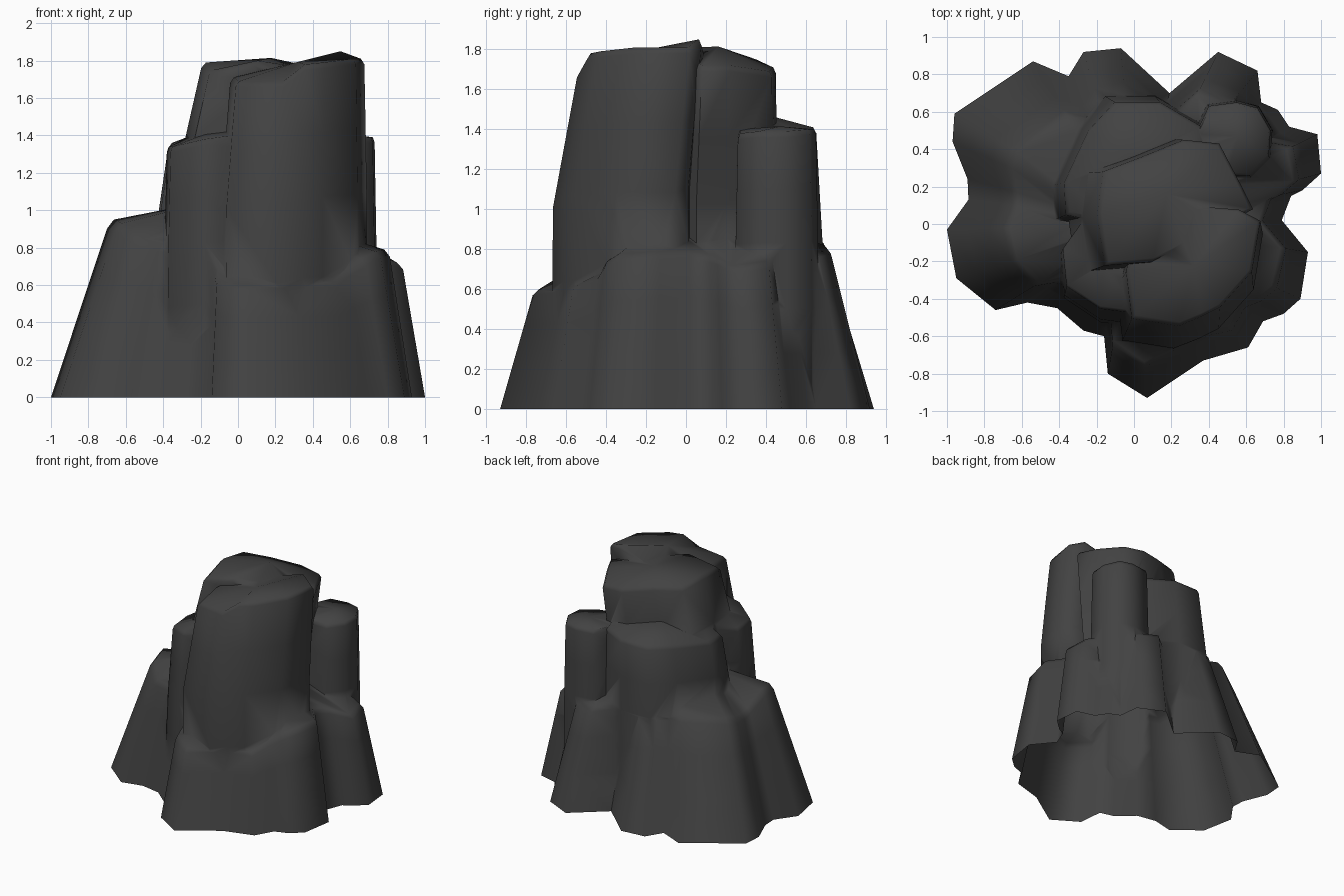
import bpy
import bmesh
import math
from mathutils import Vector

default_cube = bpy.data.objects.get("Cube")
if default_cube:
    bpy.data.objects.remove(default_cube, do_unlink=True)

# Single dark stone colour
stone = bpy.data.materials.new("dark_stone")
stone.use_nodes = True
colour = (0.055, 0.055, 0.055, 1)
stone.diffuse_color = colour
stone.node_tree.nodes["Principled BSDF"].inputs["Base Color"].default_value = colour


def loft(name, rings, peak):
    """Closed solid: stacked rings, flat bottom, fan of faces up to the peak."""
    bm = bmesh.new()
    loops = [[bm.verts.new(point) for point in ring] for ring in rings]
    count = len(loops[0])
    tip = bm.verts.new(peak)
    bm.faces.new(list(reversed(loops[0])))
    for i in range(count):
        j = (i + 1) % count
        for low, high in zip(loops, loops[1:]):
            bm.faces.new((low[i], low[j], high[j], high[i]))
        bm.faces.new((loops[-1][i], loops[-1][j], tip))
    bmesh.ops.triangulate(bm, faces=[f for f in bm.faces if len(f.verts) == 4])
    bmesh.ops.recalc_face_normals(bm, faces=bm.faces)
    mesh = bpy.data.meshes.new(name)
    bm.to_mesh(mesh)
    bm.free()
    mesh.materials.append(stone)
    obj = bpy.data.objects.new(name, mesh)
    bpy.context.collection.objects.link(obj)
    return obj


def skirt(name, outline, peak):
    """Lobed foot: each outline point is x, y and its shoulder height."""
    rings = []
    for fraction, inset in ((0, 1), (.35, 1), (.7, 1), (.95, 1), (1, .97)):
        ring = []
        for x, y, height in outline:
            z = height * fraction
            scale = (1 - z * (.24 - .09 * x + .08 * abs(y))) * inset
            ring.append((x * scale, y * scale, z))
        rings.append(ring)
    return loft(name, rings, peak)


def column(name, crown, spread, lean=(0, 0), rise=.02):
    """Pillar widening downwards from a crown of x, y, z points."""
    points = [Vector(p) for p in crown]
    middle = sum(points, Vector()) / len(points)
    tilt = Vector((*lean, 0))
    rings = []
    for fraction in (0, .35, .6, .8, 1):
        ring = []
        for p in points:
            z = .04 + (p.z - .07) * fraction
            drop = min(p.z - z, .7)
            spot = middle + (p - middle) * (1 + spread * drop) + tilt * drop
            ring.append((spot.x, spot.y, z))
        rings.append(ring)
    rings.append([(*(middle.xy + (p.xy - middle.xy) * .95), p.z) for p in points])
    return loft(name, rings, middle + Vector((0, 0, rise)))


# Broad lobed foot
rock = skirt("rock_tower", [
    (.07, -.93, .6), (.37, -.73, .62), (.61, -.66, .62), (.69, -.52, .68),
    (.8, -.48, .74), (.89, -.4, .78), (.93, -.15, .79), (.79, .02, .8),
    (.84, .15, .77), (.9, .18, .76), (1, .27, .72), (.98, .48, .74),
    (.83, .52, .8), (.77, .61, .8), (.68, .65, .8), (.66, .82, .8),
    (.45, .92, .82), (.19, .7, .85), (-.07, .94, .87), (-.27, .92, .88),
    (-.35, .79, .88), (-.54, .87, .89), (-.96, .59, .87), (-.97, .44, .85),
    (-.89, .24, .82), (-.885, .13, .84), (-1, -.03, .95), (-.95, -.29, .93),
    (-.74, -.46, .85), (-.57, -.42, .82), (-.41, -.45, .82), (-.27, -.57, .8),
    (-.16, -.6, .7), (-.14, -.8, .62)], (-.1, 0, 1.06))

# Pillars standing on the foot
pillars = [
    column("front_pillar", [
        (-.01, -.5, 1.69), (.24, -.54, 1.69), (.36, -.49, 1.78),
        (.46, -.44, 1.79), (.63, -.25, 1.81), (.675, .02, 1.81),
        (.56, .08, 1.85), (.3, .1, 1.77), (.02, .02, 1.73),
        (-.04, -.25, 1.71)], .14, (-.03, -.14), .03),
    column("summit_pillar", [
        (.57, .22, 1.72), (.46, .43, 1.69), (.27, .45, 1.71), (.05, .36, 1.75),
        (-.16, .28, 1.77), (-.19, .05, 1.79), (-.15, -.22, 1.75),
        (.1, -.2, 1.8), (.64, .08, 1.72)], .13, (-.18, -.03), .07),
    column("back_pillar", [
        (.42, .33, 1.42), (.36, .52, 1.41), (.14, .65, 1.41), (-.1, .65, 1.41),
        (-.24, .5, 1.4), (-.37, .22, 1.36), (-.36, .05, 1.36), (-.1, 0, 1.45)],
        .2, (-.08, 0), .08),
    column("side_pillar", [
        (.73, .5, 1.39), (.66, .62, 1.4), (.55, .65, 1.4), (.4, .63, 1.4),
        (.33, .48, 1.4), (.43, .26, 1.4), (.62, .26, 1.38), (.72, .36, 1.39)], .1),
    column("left_pillar", [
        (.05, -.48, 1.41), (.05, 0, 1.45), (-.25, .05, 1.4), (-.38, -.13, 1.34),
        (-.36, -.33, 1.34), (-.18, -.45, 1.38)], .12, (0, -.08)),
]

# Merge everything into one continuous shell
bpy.context.view_layer.objects.active = rock
for pillar in pillars:
    union = rock.modifiers.new("merge", "BOOLEAN")
    union.operation = "UNION"
    union.solver = "EXACT"
    union.object = pillar
    bpy.ops.object.modifier_apply(modifier=union.name)
    bpy.data.objects.remove(pillar, do_unlink=True)

# Open underside
bm = bmesh.new()
bm.from_mesh(rock.data)
floor = [f for f in bm.faces if all(v.co.z < .001 for v in f.verts)]
bmesh.ops.delete(bm, geom=floor, context="FACES")
bm.to_mesh(rock.data)
bm.free()

bpy.ops.object.select_all(action="DESELECT")
rock.select_set(True)
bpy.ops.object.shade_smooth_by_angle(angle=math.radians(80))
